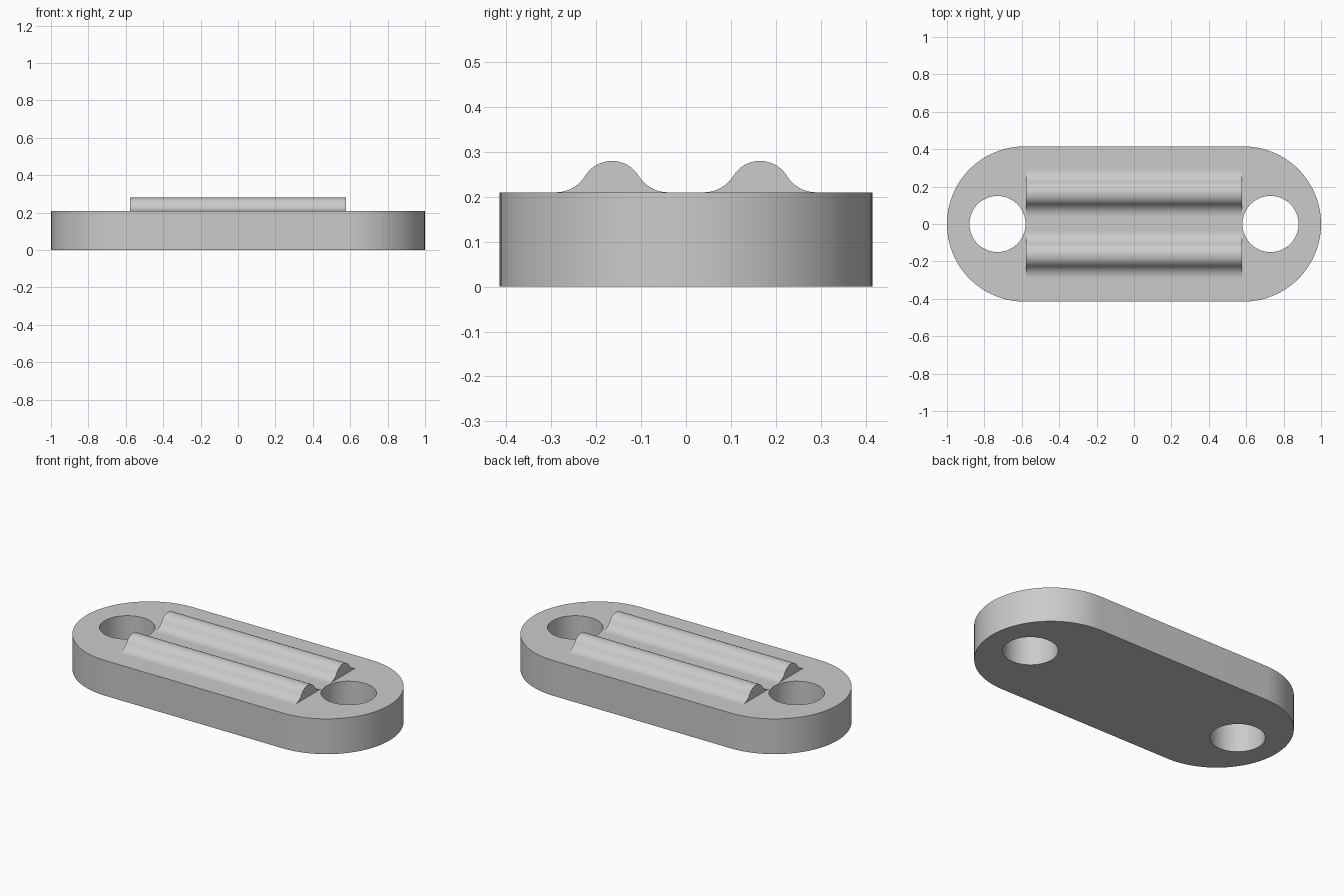
import bpy
import bmesh
from math import sin, cos, pi, atan2, radians
from mathutils import Vector

HALF_LENGTH, HALF_WIDTH, THICK = 1.0, 0.415, 0.21
HOLE_X, HOLE_R = 0.73, 0.15
RIDGE_Y, RIDGE_HALF_LENGTH = 0.165, 0.577
CREST_R, FOOT = 0.07, 0.125

cube = bpy.data.objects.get("Cube")
if cube:
    bpy.data.objects.remove(cube, do_unlink=True)

grey = bpy.data.materials.new("plain grey")
grey.use_nodes = True
colour = (0.6, 0.6, 0.6, 1)
grey.diffuse_color = colour
grey.node_tree.nodes["Principled BSDF"].inputs["Base Color"].default_value = colour


def arc(cx, cy, r, start, end, steps):
    """Points along a circular arc, both ends included."""
    angles = [start + (end - start) * i / steps for i in range(steps + 1)]
    return [(cx + r * cos(a), cy + r * sin(a)) for a in angles]


def extrude_loops(name, loops, place, offset):
    """Fill closed loops (inner ones become holes) and extrude them."""
    bm = bmesh.new()
    edges = []
    for loop in loops:
        verts = [bm.verts.new(place(*p)) for p in loop]
        edges += [bm.edges.new((v, verts[i - 1])) for i, v in enumerate(verts)]
    bmesh.ops.triangle_fill(bm, use_beauty=True, edges=edges)
    result = bmesh.ops.extrude_face_region(bm, geom=bm.faces[:], use_keep_orig=True)
    moved = [g for g in result["geom"] if isinstance(g, bmesh.types.BMVert)]
    bmesh.ops.translate(bm, verts=moved, vec=Vector(offset))
    bmesh.ops.recalc_face_normals(bm, faces=bm.faces)
    mesh = bpy.data.meshes.new(name)
    bm.to_mesh(mesh)
    bm.free()
    mesh.materials.append(grey)
    obj = bpy.data.objects.new(name, mesh)
    bpy.context.collection.objects.link(obj)
    bpy.ops.object.select_all(action="DESELECT")
    obj.select_set(True)
    bpy.context.view_layer.objects.active = obj
    bpy.ops.object.shade_smooth_by_angle(angle=radians(30))
    return obj


# Rounded base plate with a through hole at each end
end_x = HALF_LENGTH - HALF_WIDTH
outline = (arc(end_x, 0, HALF_WIDTH, -pi / 2, pi / 2, 48)
           + arc(-end_x, 0, HALF_WIDTH, pi / 2, 3 * pi / 2, 48))
holes = [arc(s * HOLE_X, 0, HOLE_R, 0, 2 * pi, 64)[:-1] for s in (-1, 1)]
extrude_loops("base_plate", [outline] + holes, lambda x, y: (x, y, 0), (0, 0, THICK))

# Ridge profile: round crest flowing tangentially into concave feet
fillet_r = (FOOT ** 2 - CREST_R ** 2) / (2 * CREST_R)
tilt = atan2(fillet_r, FOOT)
right_foot = arc(FOOT, fillet_r, fillet_r, -pi / 2, -pi + tilt, 10)
crest = arc(0, 0, CREST_R, tilt, pi - tilt, 20)
left_foot = [(-y, z) for y, z in reversed(right_foot)]
profile = ([(-FOOT, -0.01), (FOOT, -0.01)]
           + right_foot[:-1] + crest + left_foot[1:])

for name, side in (("front_ridge", -1), ("back_ridge", 1)):
    extrude_loops(name, [profile],
                  lambda y, z: (-RIDGE_HALF_LENGTH, side * RIDGE_Y + y, THICK + z),
                  (2 * RIDGE_HALF_LENGTH, 0, 0))
